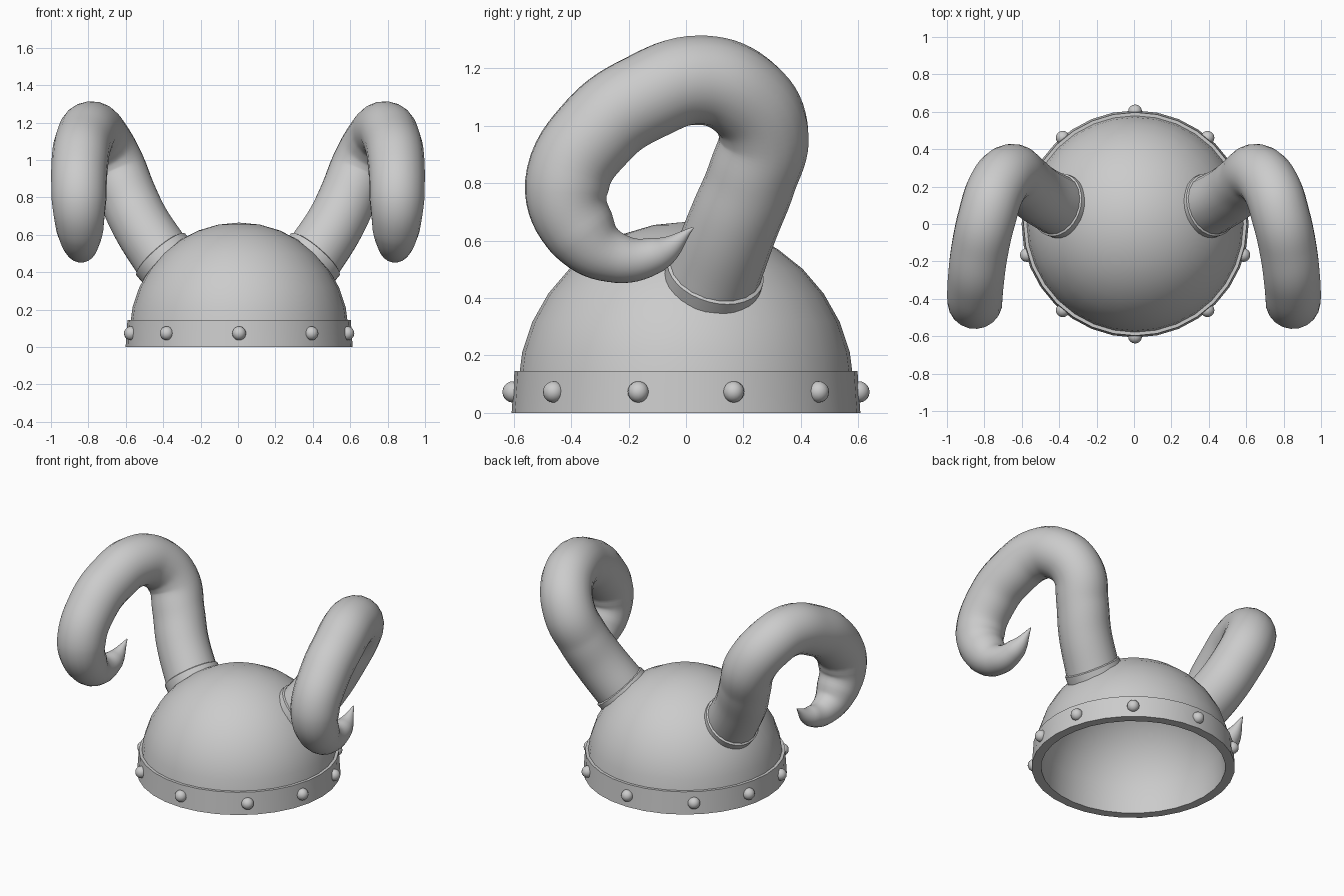
import bpy, bmesh, math
from mathutils import Vector, Matrix

if "Cube" in bpy.data.objects:
    bpy.data.objects.remove(bpy.data.objects["Cube"])

CX = 0.006  # the helmet sits a hair off the horns' mirror plane

grey = bpy.data.materials.new("plain_grey")
grey.diffuse_color = (0.6, 0.6, 0.6, 1)
grey.use_nodes = True
grey.node_tree.nodes["Principled BSDF"].inputs["Base Color"].default_value = grey.diffuse_color


def finish(name, bm, angle=35, mirror=False):
    bmesh.ops.remove_doubles(bm, verts=bm.verts, dist=1e-5)
    bmesh.ops.recalc_face_normals(bm, faces=bm.faces)
    me = bpy.data.meshes.new(name)
    bm.to_mesh(me)
    bm.free()
    me.materials.clear()
    me.materials.append(grey)
    ob = bpy.data.objects.new(name, me)
    bpy.context.collection.objects.link(ob)
    bpy.ops.object.select_all(action='DESELECT')
    ob.select_set(True)
    bpy.context.view_layer.objects.active = ob
    bpy.ops.object.shade_smooth_by_angle(angle=math.radians(angle))
    if mirror:
        ob.modifiers.new("mirror", 'MIRROR')
    return ob


def lathe(profile, closed=False, steps=32):
    bm = bmesh.new()
    vs = [bm.verts.new((r, 0, z)) for r, z in profile]
    pairs = list(zip(vs, vs[1:])) + ([(vs[-1], vs[0])] if closed else [])
    es = [bm.edges.new(p) for p in pairs]
    bmesh.ops.spin(bm, geom=vs + es, axis=(0, 0, 1), cent=(0, 0, 0),
                   angle=2 * math.pi, steps=steps, use_merge=True)
    return bm


def arc(radius, zc, a0, a1, n=8):
    return [(radius * math.cos(a), zc + radius * math.sin(a))
            for a in (math.radians(a0 + (a1 - a0) * i / n) for i in range(n + 1))]


# hollow dome: outer skin up to the crown, inner skin back down to the opening
dome = lathe(arc(0.585, 0.08, 2, 90) + arc(0.55, 0.07, 90, 0) + [(0.55, 0.0)])
finish("helmet_dome", dome).location.x = CX

# rim band
band = lathe([(0.55, 0), (0.607, 0), (0.597, 0.145), (0.57, 0.145)], closed=True)
finish("rim_band", band).location.x = CX

# ten studs around the band
studs = bmesh.new()
for a in (0, 40, 74, 106, 140, 180, -140, -106, -74, -40):
    t = math.radians(a)
    p = Vector((0.602 * math.sin(t), -0.602 * math.cos(t), 0.073))
    bmesh.ops.create_uvsphere(studs, u_segments=16, v_segments=10, radius=0.037,
                              matrix=Matrix.Translation(p))
finish("rim_studs", studs, 60).location.x = CX

# curled horns: centre line with a radius at each point
path = [(0.40, 0.095, 0.475, 0.162), (0.52, 0.165, 0.66, 0.158),
        (0.595, 0.23, 0.82, 0.156), (0.66, 0.27, 0.98, 0.157),
        (0.735, 0.19, 1.11, 0.157), (0.785, 0.04, 1.158, 0.156),
        (0.825, -0.14, 1.10, 0.154), (0.845, -0.30, 0.99, 0.152),
        (0.85, -0.415, 0.79, 0.147), (0.845, -0.365, 0.63, 0.127),
        (0.84, -0.25, 0.542, 0.09), (0.835, -0.10, 0.552, 0.062),
        (0.825, 0.025, 0.645, 0.003)]
cu = bpy.data.curves.new("horn_path", 'CURVE')
cu.dimensions = '3D'
cu.bevel_depth = 1.0
cu.bevel_resolution = 8
cu.resolution_u = 8
cu.use_fill_caps = True
sp = cu.splines.new('BEZIER')
sp.bezier_points.add(len(path) - 1)
for bp, (x, y, z, r) in zip(sp.bezier_points, path):
    bp.co = (x, y, z)
    bp.radius = r
    bp.handle_left_type = bp.handle_right_type = 'AUTO'
guide = bpy.data.objects.new("horn_guide", cu)
bpy.context.collection.objects.link(guide)
bpy.context.view_layer.update()
tube = bpy.data.meshes.new_from_object(
    guide.evaluated_get(bpy.context.evaluated_depsgraph_get()))
bpy.data.objects.remove(guide)
horn = bmesh.new()
horn.from_mesh(tube)
bpy.data.meshes.remove(tube)
finish("horns", horn, 60, mirror=True)

# collars where the horns meet the dome
collar = lathe([(0.14, -0.045), (0.172, -0.045), (0.172, 0.012), (0.155, 0.02)], closed=True)
turn = Vector((0.64, 0.22, 0.74)).to_track_quat('Z', 'Y').to_matrix().to_4x4()
bmesh.ops.transform(collar, matrix=Matrix.Translation((0.405, 0.1, 0.485)) @ turn,
                    verts=collar.verts)
finish("horn_collars", collar, mirror=True)
